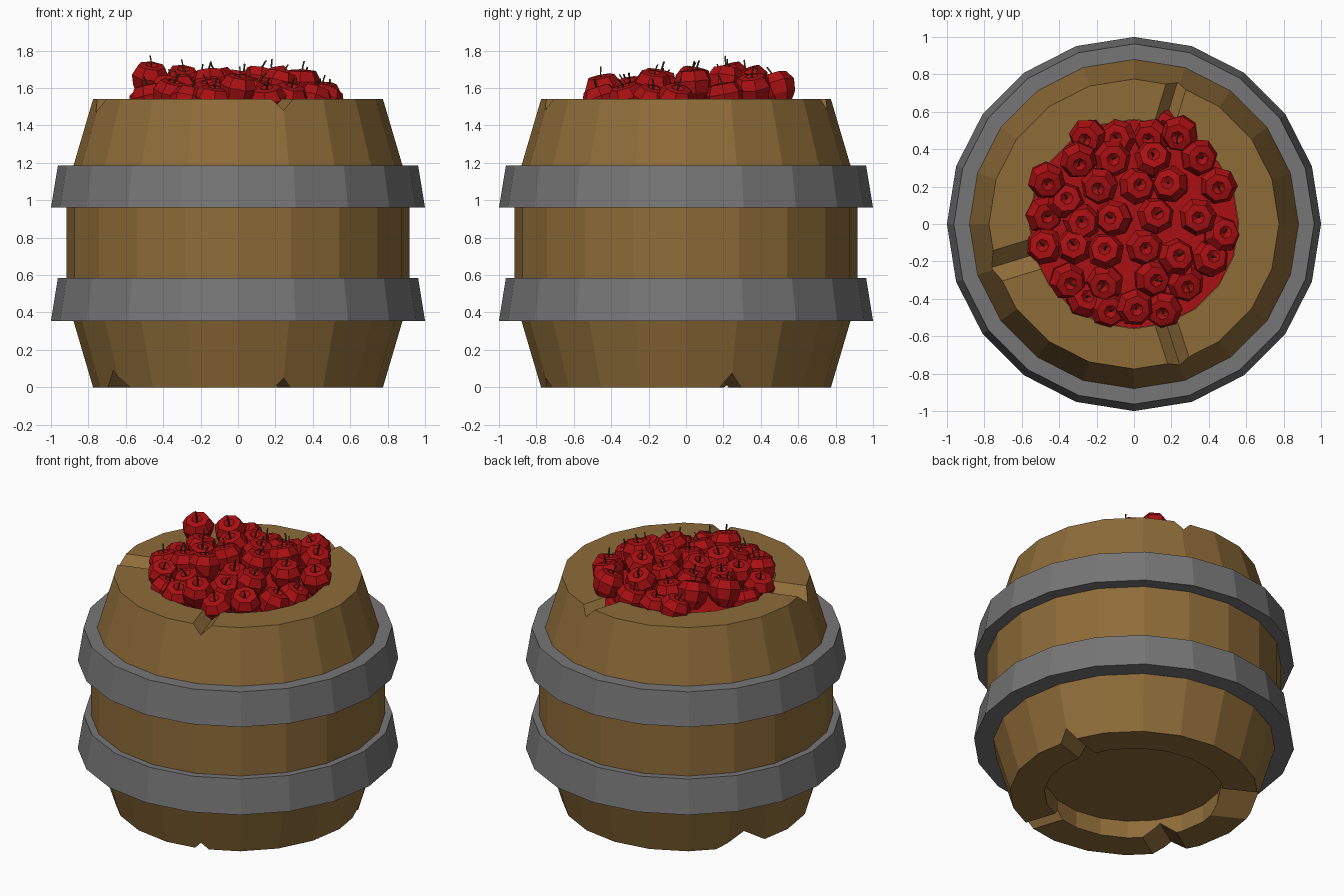
import bpy, bmesh, math, random
from mathutils import Matrix, Vector, Euler

if "Cube" in bpy.data.objects:
    bpy.data.objects.remove(bpy.data.objects["Cube"])

random.seed(4)


def material(name, rgb):
    m = bpy.data.materials.new(name)
    m.diffuse_color = (*rgb, 1)
    m.use_nodes = True
    m.node_tree.nodes["Principled BSDF"].inputs["Base Color"].default_value = m.diffuse_color
    return m


WOOD = material("wood", (0.27, 0.15, 0.04))
IRON = material("iron", (0.18, 0.18, 0.18))
RED = material("apple_red", (0.40, 0.005, 0.006))
STEM = material("stem_brown", (0.07, 0.055, 0.015))


def lathe(bm, profile, sides, closed=False, mat=0):
    """Spin (radius, z) points round z; radius 0 makes a pole."""
    rings = []
    for r, z in profile:
        if r == 0:
            rings.append([bm.verts.new((0, 0, z))] * sides)
        else:
            rings.append([bm.verts.new((r * math.cos(a), r * math.sin(a), z))
                          for a in (math.tau * i / sides for i in range(sides))])
    pairs = list(zip(rings, rings[1:]))
    if closed:
        pairs.append((rings[-1], rings[0]))
    for a, b in pairs:
        for i in range(sides):
            j = (i + 1) % sides
            quad = list(dict.fromkeys((a[i], a[j], b[j], b[i])))
            bm.faces.new(quad).material_index = mat


def finish(bm, name, *mats):
    bmesh.ops.recalc_face_normals(bm, faces=bm.faces)
    me = bpy.data.meshes.new(name)
    bm.to_mesh(me)
    bm.free()
    for m in mats:
        me.materials.append(m)
    ob = bpy.data.objects.new(name, me)
    bpy.context.collection.objects.link(ob)
    return ob


# Barrel body with a recessed bottom and an open top
bm = bmesh.new()
lathe(bm, [(0, 0.12), (0.56, 0.12), (0.56, 0), (0.775, 0), (0.918, 0.485),
           (0.918, 1.055), (0.775, 1.54), (0.56, 1.54), (0.56, 1.40), (0, 1.40)], 20)
barrel = finish(bm, "barrel_body", WOOD)

# V-shaped chips in the rims: angle, half width, depth, top or bottom
chips = [(73, 0.055, 0.06, 1), (197, 0.085, 0.075, 1), (288, 0.06, 0.06, 1),
         (18, 0.06, 0.075, 0), (152, 0.17, 0.11, 0), (213, 0.11, 0.09, 0), (288, 0.045, 0.05, 0)]
bm = bmesh.new()
for angle, half, depth, top in chips:
    base, s = (1.54, -1) if top else (0, 1)
    turn = Matrix.Rotation(math.radians(angle), 4, 'Z')
    ends = [[bm.verts.new(turn @ Vector((x, y, base + s * z)))
             for y, z in ((-2 * half, -depth), (2 * half, -depth), (0, depth))]
            for x in (0.45, 0.95)]
    for e in ends:
        bm.faces.new(e)
    for i in range(3):
        j = (i + 1) % 3
        bm.faces.new((ends[0][i], ends[0][j], ends[1][j], ends[1][i]))
cutter = finish(bm, "chip_cutter", WOOD)
cutter.hide_render = True
cutter.hide_viewport = True
cut = barrel.modifiers.new("chips", 'BOOLEAN')
cut.operation = 'DIFFERENCE'
cut.solver = 'EXACT'
cut.object = cutter

# Iron hoops, wider at their lower edge
for name, z0, z1 in (("lower_hoop", 0.355, 0.585), ("upper_hoop", 0.96, 1.185)):
    bm = bmesh.new()
    lathe(bm, [(0.86, z0), (1.0, z0), (0.963, z1), (0.86, z1)], 20, closed=True)
    finish(bm, name, IRON)

# Red filling under the apples
bm = bmesh.new()
lathe(bm, [(0, 1.44), (0.558, 1.44), (0.558, 1.41), (0, 1.41)], 20)
finish(bm, "apple_filling", RED)

# One faceted apple with a dimple and a bent stem
bm = bmesh.new()
lathe(bm, [(0, -0.075), (0.045, -0.09), (0.088, -0.035), (0.103, 0.03),
           (0.075, 0.083), (0.035, 0.088), (0, 0.06)], 7)
rings = [[bm.verts.new((0.005 * math.cos(a) + dx, 0.005 * math.sin(a), z))
          for a in (0, math.pi / 2, math.pi, 3 * math.pi / 2)]
         for dx, z in ((0, 0.055), (0.004, 0.1), (0.018, 0.135))]
for a, b in zip(rings, rings[1:]):
    for i in range(4):
        j = (i + 1) % 4
        bm.faces.new((a[i], a[j], b[j], b[i])).material_index = 1
bm.faces.new(rings[-1]).material_index = 1
first = finish(bm, "apple", RED, STEM)

# Heap of apples: x, y, centre height
heap = [(-.47, .24, 1.64), (-.30, .35, 1.62), (-.24, .47, 1.54), (-.08, .46, 1.52), (.10, .47, 1.52),
        (.25, .49, 1.59), (.34, .36, 1.58), (.45, .21, 1.54), (.10, .34, 1.58), (-.12, .35, 1.57),
        (.20, .21, 1.62), (.01, .20, 1.60), (-.18, .21, 1.60), (-.37, .12, 1.57), (.34, .04, 1.61),
        (.11, .04, 1.62), (-.10, .03, 1.61), (-.28, .01, 1.57), (.46, -.06, 1.52), (-.47, -.12, 1.53),
        (-.31, -.12, 1.57), (.22, -.18, 1.60), (.40, -.19, 1.52), (.05, -.12, 1.57), (-.15, -.15, 1.61),
        (-.36, -.30, 1.55), (.09, -.29, 1.56), (.27, -.31, 1.53), (-.15, -.31, 1.55), (-.14, -.45, 1.52),
        (0, -.44, 1.58), (.16, -.45, 1.52), (-.27, -.41, 1.51), (.17, .52, 1.44), (-.49, .05, 1.50)]
for n, (x, y, z) in enumerate(heap):
    ob = first if n == 0 else bpy.data.objects.new("apple", first.data)
    if n:
        bpy.context.collection.objects.link(ob)
    ob.location = (x, y, z)
    ob.rotation_euler = Euler((random.uniform(-.35, .35), random.uniform(-.35, .35),
                               random.uniform(0, math.tau)))
